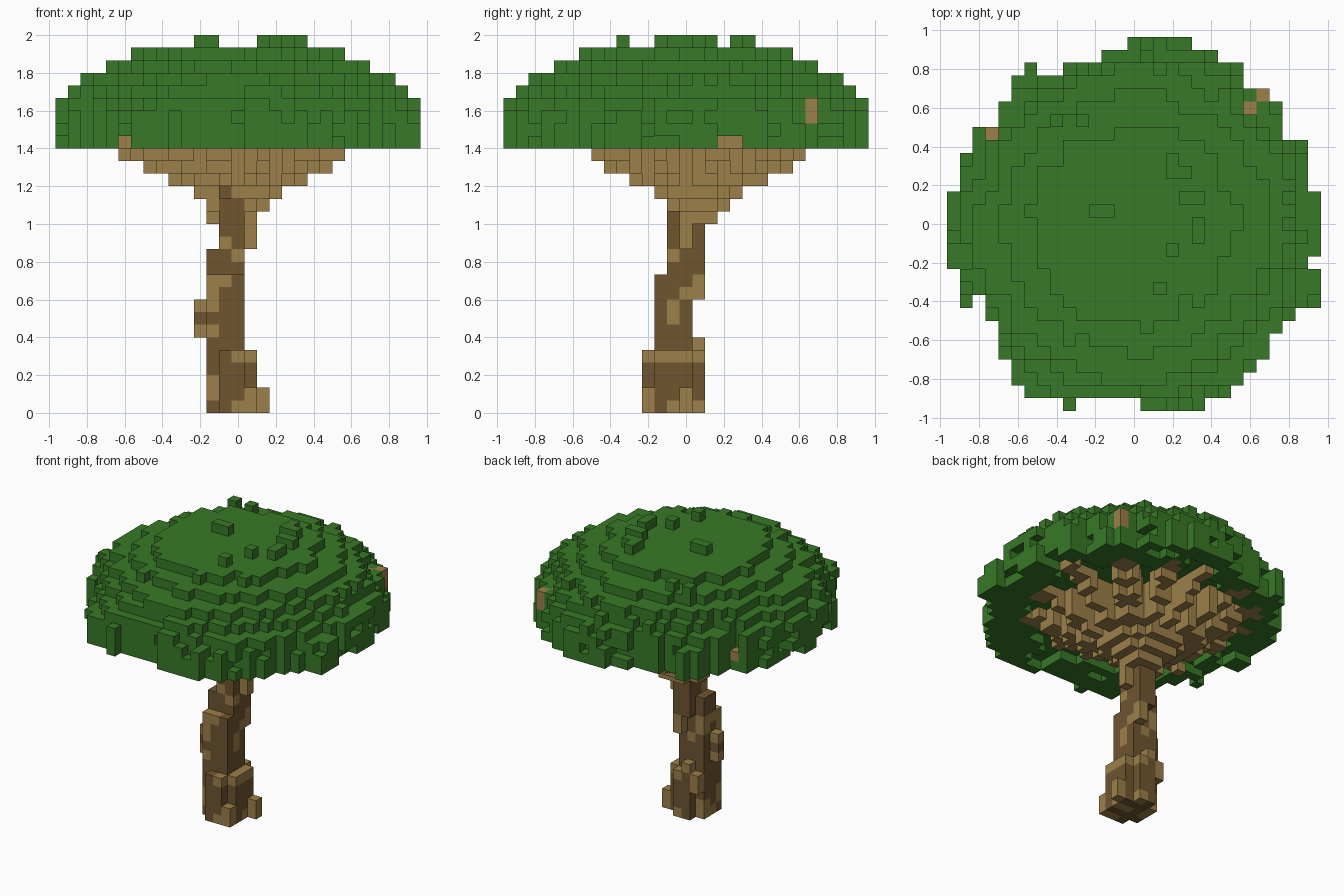
import bpy
import bmesh
import math
import random
from mathutils import Vector, noise

random.seed(7)
CELL = 1 / 15

cube = bpy.data.objects.get("Cube")
if cube:
    bpy.data.objects.remove(cube, do_unlink=True)


def make_material(name, color):
    mat = bpy.data.materials.new(name)
    mat.use_nodes = True
    mat.diffuse_color = (*color, 1)
    mat.node_tree.nodes["Principled BSDF"].inputs["Base Color"].default_value = (*color, 1)
    return mat


leaf_green = make_material("leaf green", (0.039, 0.19, 0.02))
light_bark = make_material("light bark", (0.335, 0.215, 0.067))
dark_bark = make_material("dark bark", (0.16, 0.09, 0.03))


def block(xs, ys, zs):
    """All cells in inclusive ranges."""
    return {(x, y, z) for x in range(xs[0], xs[1] + 1)
            for y in range(ys[0], ys[1] + 1) for z in range(zs[0], zs[1] + 1)}


def build_cells(name, cells, solid, mats, pick=lambda c: 0):
    """Mesh the exposed sides of a set of cubic cells."""
    bm = bmesh.new()
    verts = {}

    def vert(p):
        if p not in verts:
            verts[p] = bm.verts.new(((p[0] - 0.5) * CELL, (p[1] - 0.5) * CELL, p[2] * CELL))
        return verts[p]

    for c in sorted(cells):
        for axis in range(3):
            for side in (0, 1):
                near = list(c)
                near[axis] += 2 * side - 1
                if tuple(near) in solid:
                    continue
                u, v = (axis + 1) % 3, (axis + 2) % 3
                ring = []
                for du, dv in ((0, 0), (1, 0), (1, 1), (0, 1)):
                    p = list(c)
                    p[axis] += side
                    p[u] += du
                    p[v] += dv
                    ring.append(vert(tuple(p)))
                face = bm.faces.new(ring if side else ring[::-1])
                face.material_index = pick(c)
    mesh = bpy.data.meshes.new(name)
    bm.to_mesh(mesh)
    bm.free()
    for mat in mats:
        mesh.materials.append(mat)
    obj = bpy.data.objects.new(name, mesh)
    bpy.context.collection.objects.link(obj)
    return obj


# Trunk: flared foot, leaning middle, narrow neck
foot = block((-2, 1), (-2, 0), (0, 4)) | block((-1, 0), (-3, 1), (0, 4))
middle = block((-2, 0), (-2, 0), (5, 10)) | block((-2, 0), (-1, 0), (11, 12))
neck = block((-1, 0), (-1, 1), (11, 16)) | block((-1, 0), (-1, 0), (17, 20))
core = foot | middle | neck

# Bark knobs standing proud of the trunk
knobs = set()
for xs, ys, zs in (((2, 2), (0, 0), (0, 1)), ((1, 1), (-3, -3), (0, 1)),
                   ((-3, -3), (-1, -1), (6, 6)), ((-3, -3), (-1, -1), (8, 8)),
                   ((-1, -1), (1, 1), (5, 5)), ((0, 0), (1, 1), (9, 10)),
                   ((1, 1), (0, 0), (13, 14)), ((1, 1), (1, 1), (15, 15)),
                   ((-2, -2), (0, 0), (15, 15)), ((0, 0), (2, 2), (15, 15)),
                   ((-2, -2), (1, 1), (3, 4))):
    knobs |= block(xs, ys, zs)
dark_knob = block((-3, -3), (-1, -1), (7, 7))
trunk = core | knobs | dark_knob
patches = {c for c in sorted(core) if random.random() < (0.2 if c[2] < 3 else 0.07)}
patches |= {c for c in core if c[2] == 4 and c[0] >= 0}
patches |= {(-2, -2, z) for z in (2, 6, 9)} | {(-1, -1, 13), (-1, -2, 10)}

# Branches: a fan of radial ribs rising outward, shorter at the front right
rib_angles = [math.radians(a) for a in (-45, -14, 17, 45, 70, 90, 114, 135,
                                        151, 176, 201, 228, 256, 286)]
reach = {15: 1.6, 16: 2.5, 17: 3.5, 18: 5.5, 19: 7.4, 20: 9, 21: 11}
branches = set()
for z, radius in reach.items():
    for x, y, _ in block((-11, 11), (-11, 11), (0, 0)):
        px, py = x + 0.4, y - 0.7
        r = math.hypot(px, py)
        for a in rib_angles:
            along = x * math.cos(a) + y * math.sin(a)
            across = abs(y * math.cos(a) - x * math.sin(a))
            length = radius * (1 - 0.22 * max(0, -math.cos(a - math.pi / 4)))
            square = max(abs(px), abs(py)) <= radius
            if along >= 0 and across < 0.75 and r <= length + 0.4 and square:
                branches.add((x, y, z))
tips = {(10, 10, 23), (10, 10, 24), (9, 9, 24), (-11, 7, 22), (-9, -5, 21), (-9, -4, 20),
        (11, 3, 21), (11, 4, 21)}
branches = (branches | tips) - trunk
wood = trunk | branches

# Canopy: outline per row from back to front, as (first, last) cell
rows = [(0, 4), (-2, 6), (-5, 8), (-9, 8), (-9, 10), (-10, 11), (-10, 11),
        (-12, 11), (-12, 13), (-13, 13), (-13, 13), (-13, 13), (-14, 14),
        (-14, 14), (-14, 14), (-14, 14), (-14, 14), (-14, 13), (-13, 14),
        (-13, 14), (-11, 14), (-11, 12), (-10, 11), (-10, 10), (-10, 10),
        (-9, 9), (-9, 8), (-8, 7), (1, 5)]
outline = {(x, 14 - i) for i, (a, b) in enumerate(rows) for x in range(a, b + 1)}
outline |= {(-8, 12), (-13, -6), (-5, -14)}
dome = {24: 14.1, 25: 12.9, 26: 11.9, 27: 10.2, 28: 7.7}

canopy = set()
for x, y in sorted(outline):
    r = math.hypot(x, y)
    wave = noise.noise(Vector((x * 0.31, y * 0.31, 3.3)))
    rough = r + 1.1 * wave + random.uniform(-0.4, 0.4)
    # fringe hanging under the rim, with gaps where branches show
    if r + wave > 10.4 and wave > -0.33:
        if not (x == -9 and y < 0) and not (y in (3, 4) and x > 11):
            canopy.add((x, y, 21))
    # full rim with a few missing cells
    skip = random.choice((22, 23)) if r > 12.9 and random.random() < 0.3 else 0
    canopy |= {(x, y, z) for z in (22, 23) if z != skip}
    # stepped dome
    canopy |= {(x, y, z) for z, radius in dome.items() if rough <= radius}

# Loose tufts on the crown
canopy |= {(x, y, 29) for x, y in ((-3, 1), (-2, 1), (3, -2), (5, -1), (5, 0), (2, -5),
                                   (3, 4), (3, 5), (4, 4), (4, 2), (5, 2))}
canopy |= {(-6, 8, 28), (-4, 8, 28)}
# Keep the branch tips uncovered
top_of = {(10, 10): 23, (9, 9): 24, (-11, 7): 22}
canopy = {c for c in canopy - wood if c[2] < top_of.get(c[:2], 99)}

solid = wood | canopy


def bark_shade(c):
    return 1 if c in knobs or c in patches else 0


def branch_shade(c):
    x, y, z = c
    front = -4 < y < 0
    return 1 if front and ((x == -1 and z in (17, 18)) or (x == -2 and z == 19)) else 0


build_cells("trunk", trunk, solid, [dark_bark, light_bark], bark_shade)
build_cells("branches", branches, solid, [light_bark, dark_bark], branch_shade)
build_cells("canopy", canopy, solid, [leaf_green])
